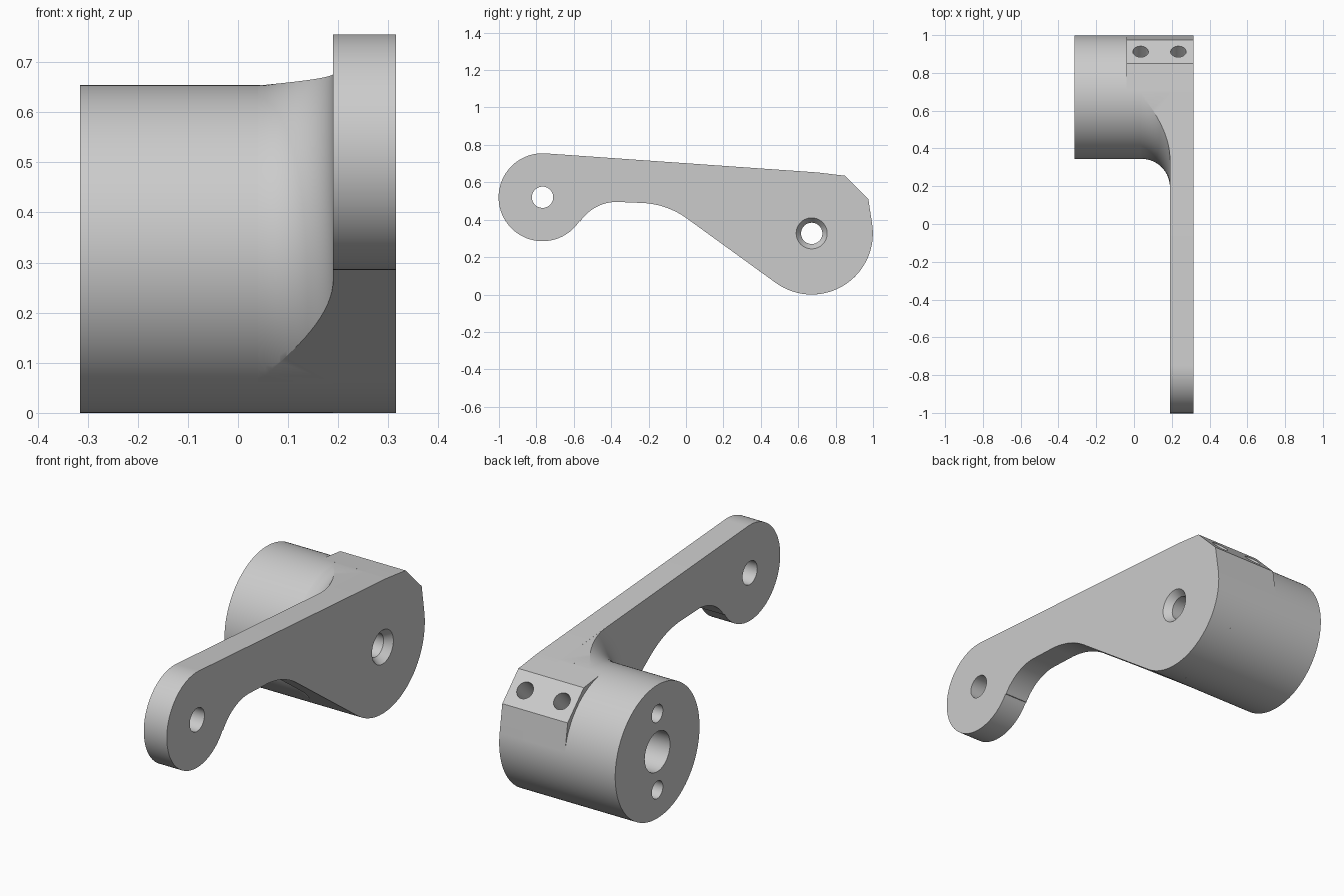
import bpy, bmesh
from math import sin, cos, pi, radians
from mathutils import Vector, Matrix

if "Cube" in bpy.data.objects:
    bpy.data.objects.remove(bpy.data.objects["Cube"], do_unlink=True)

grey = bpy.data.materials.new("plain_grey")
grey.use_nodes = True
colour = (0.6, 0.6, 0.6, 1)
grey.diffuse_color = colour
grey.node_tree.nodes["Principled BSDF"].inputs["Base Color"].default_value = colour

HUB, HUB_R = (0.672, 0.327), 0.327      # hub axis in y, z
EYE, EYE_R = (-0.767, 0.52), 0.235      # small end of the arm
LEFT, INNER, OUTER = -0.315, 0.19, 0.315  # x of hub end, plate inside, plate outside
LUG_X = -0.04


def arc(centre, r, a0, a1, n):
    """Points on a circle between two angles in degrees."""
    angles = [radians(a0 + (a1 - a0) * i / n) for i in range(n + 1)]
    return [(centre[0] + r * cos(a), centre[1] + r * sin(a)) for a in angles]


def finish(name, bm):
    bmesh.ops.recalc_face_normals(bm, faces=bm.faces)
    mesh = bpy.data.meshes.new(name)
    bm.to_mesh(mesh)
    bm.free()
    mesh.materials.append(grey)
    obj = bpy.data.objects.new(name, mesh)
    bpy.context.collection.objects.link(obj)
    return obj


def prism(name, outline, x0, x1):
    """Extrude a y, z outline along x."""
    bm = bmesh.new()
    face = bm.faces.new([bm.verts.new((x0, y, z)) for y, z in outline])
    new = bmesh.ops.extrude_face_region(bm, geom=[face])["geom"]
    bmesh.ops.translate(bm, vec=(x1 - x0, 0, 0),
                        verts=[v for v in new if isinstance(v, bmesh.types.BMVert)])
    return finish(name, bm)


def lathe(name, profile, centre, n=48):
    """Turn an (x, radius) profile round an axis along x, with flat ends."""
    bm = bmesh.new()
    rings = [[bm.verts.new((x, y, z)) for y, z in arc(centre, r, 0, 360, n)[:-1]]
             for x, r in profile]
    for a, b in zip(rings, rings[1:]):
        for i in range(n):
            j = (i + 1) % n
            bm.faces.new((a[i], a[j], b[j], b[i]))
    bm.faces.new(rings[0])
    bm.faces.new(rings[-1])
    return finish(name, bm)


def boolean(obj, tool, operation="DIFFERENCE"):
    mod = obj.modifiers.new("cut", "BOOLEAN")
    mod.object, mod.operation, mod.solver = tool, operation, "EXACT"
    bpy.context.view_layer.objects.active = obj
    bpy.ops.object.modifier_apply(modifier=mod.name)


# Arm plate: eye, straight top, chamfered corner, hub end, hollow underside
corners = [(0.85, 0.635), (0.975, 0.51)]
outline = arc(EYE, EYE_R, 327, 86, 72)
outline += arc(HUB, HUB_R, 86, 83.2, 1) + corners
outline += arc(HUB, HUB_R, 8.6, -125.9, 48)
outline += arc((-0.253, 0.05), 0.44, 54.1, 86, 14)
outline += arc((-0.37, 0.26), EYE_R, 86, 146, 16)
plate = prism("arm_plate", outline, INNER, OUTER)

# Round hub
hub = lathe("hub", [(LEFT, HUB_R), (INNER, HUB_R)], HUB, 128)

# Lug carrying the chamfer along part of the hub
tangent_a = arc(HUB, HUB_R, 83.2, 8.6, 1)
lug = prism("chamfer_lug",
            [(0.81, 0.46), tangent_a[0]] + corners + [tangent_a[1]], LUG_X, INNER)

# Fillet from hub to plate, trimmed to the plate outline
R = INNER - 0.04
flare = [(0.04 + R * sin(t), HUB_R + R * (1 - cos(t)))
         for t in [i * pi / 32 for i in range(17)]]
fillet = lathe("hub_fillet", flare, HUB, 128)
top, low = arc(HUB, HUB_R, 86, 234.1, 1)
trim = prism("fillet_trim", [(0.45, 0.33), low, (0, 0.41), (0, 0.701), top], 0, 0.25)
boolean(fillet, trim, "INTERSECT")

# Stepped, countersunk bore through hub and plate
bore = lathe("bore_cutter", [(LEFT - 0.1, 0.098), (0, 0.098), (0, 0.057),
                             (OUTER - 0.035, 0.057), (OUTER, 0.083),
                             (OUTER + 0.02, 0.098)], HUB)
eye_hole = lathe("eye_cutter", [(0, 0.057), (0.5, 0.057)], EYE)
cutters = [trim, bore, eye_hole]
for part in (hub, plate):
    boolean(part, bore)
boolean(plate, eye_hole)

# Two blind holes in the hub end
for side in (-1, 1):
    pin = lathe("pin_cutter", [(LEFT - 0.1, 0.043), (LEFT + 0.18, 0.043)],
                (HUB[0], HUB[1] + side * 0.187), 32)
    boolean(hub, pin)
    cutters.append(pin)

# Two blind holes square to the chamfer
middle = (Vector(corners[0]) + Vector(corners[1])) / 2
for x, parts in ((0.035, (lug, hub)), (0.235, (plate,))):
    screw = lathe("screw_cutter", [(-0.14, 0.041), (0.1, 0.041)], (0, 0), 32)
    screw.data.transform(Matrix.Translation((x, middle.x, middle.y))
                         @ Vector((1, 0, 0)).rotation_difference(
                             Vector((0, 1, 1))).to_matrix().to_4x4())
    for part in parts:
        boolean(part, screw)
    cutters.append(screw)

for tool in cutters:
    bpy.data.objects.remove(tool, do_unlink=True)

# Smooth curved walls, keep edges crisp
bpy.ops.object.select_all(action="DESELECT")
for part in (plate, hub, lug, fillet):
    part.select_set(True)
bpy.context.view_layer.objects.active = plate
bpy.ops.object.shade_smooth_by_angle(angle=radians(25))
